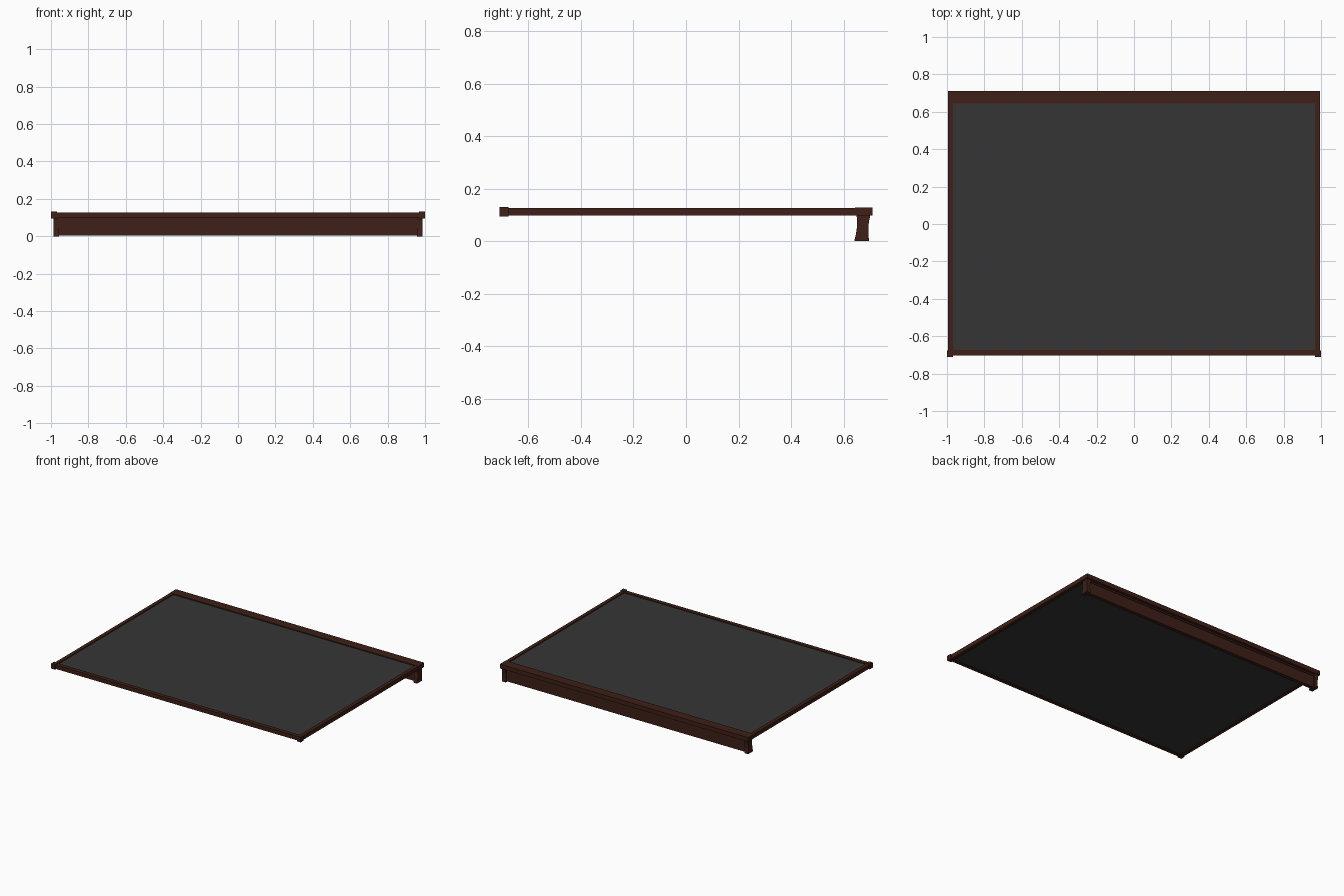
import bpy, bmesh

if "Cube" in bpy.data.objects:
    bpy.data.objects.remove(bpy.data.objects["Cube"])


def material(name, rgb):
    m = bpy.data.materials.new(name)
    m.diffuse_color = (*rgb, 1)
    m.use_nodes = True
    m.node_tree.nodes["Principled BSDF"].inputs["Base Color"].default_value = m.diffuse_color
    return m


WOOD = material("dark_wood", (0.05, 0.014, 0.009))
SLATE = material("slate", (0.036, 0.036, 0.036))


def extrude_x(name, profile, x0, x1, mat=WOOD):
    """Prism along x from a (y, z) outline."""
    bm = bmesh.new()
    face = bm.faces.new([bm.verts.new((x0, y, z)) for y, z in profile])
    out = bmesh.ops.extrude_face_region(bm, geom=[face])
    verts = [v for v in out["geom"] if isinstance(v, bmesh.types.BMVert)]
    bmesh.ops.translate(bm, verts=verts, vec=(x1 - x0, 0, 0))
    bmesh.ops.recalc_face_normals(bm, faces=bm.faces)
    me = bpy.data.meshes.new(name)
    bm.to_mesh(me)
    bm.free()
    me.materials.append(mat)
    ob = bpy.data.objects.new(name, me)
    bpy.context.collection.objects.link(ob)
    return ob


def box(name, x, y, z, mat=WOOD):
    return extrude_x(name, [(y[0], z[0]), (y[1], z[0]), (y[1], z[1]), (y[0], z[1])], *x, mat)


# Writing panel
box("slate_panel", (-0.975, 0.975), (-0.685, 0.655), (0.102, 0.121), SLATE)

# Frame rails
box("front_rail", (-0.97, 0.97), (-0.704, -0.675), (0.098, 0.127))
box("back_rail", (-0.995, 0.995), (0.643, 0.71), (0.097, 0.128))

# Curved leg outline, flared at foot and top
LEG = [(0.641, 0), (0.697, 0), (0.695, 0.03), (0.695, 0.06), (0.698, 0.08),
       (0.702, 0.098), (0.649, 0.098), (0.652, 0.085), (0.652, 0.06), (0.648, 0.03)]

# Mirrored side parts
for label, s in (("left", -1), ("right", 1)):
    box(f"{label}_side_rail", sorted((s * 0.968, s * 0.994)), (-0.68, 0.65), (0.097, 0.127))
    box(f"{label}_corner_block", sorted((s * 0.968, s * 1.0)), (-0.71, -0.676), (0.094, 0.131))
    extrude_x(f"{label}_leg", LEG, *sorted((s * 0.957, s * 0.986)))

# Back apron with moulding and small pull
box("apron", (-0.96, 0.96), (0.658, 0.685), (0.004, 0.098))
box("apron_moulding", (-0.96, 0.96), (0.655, 0.69), (0.086, 0.098))
box("apron_pull", (0.235, 0.36), (0.652, 0.66), (0.062, 0.078))
